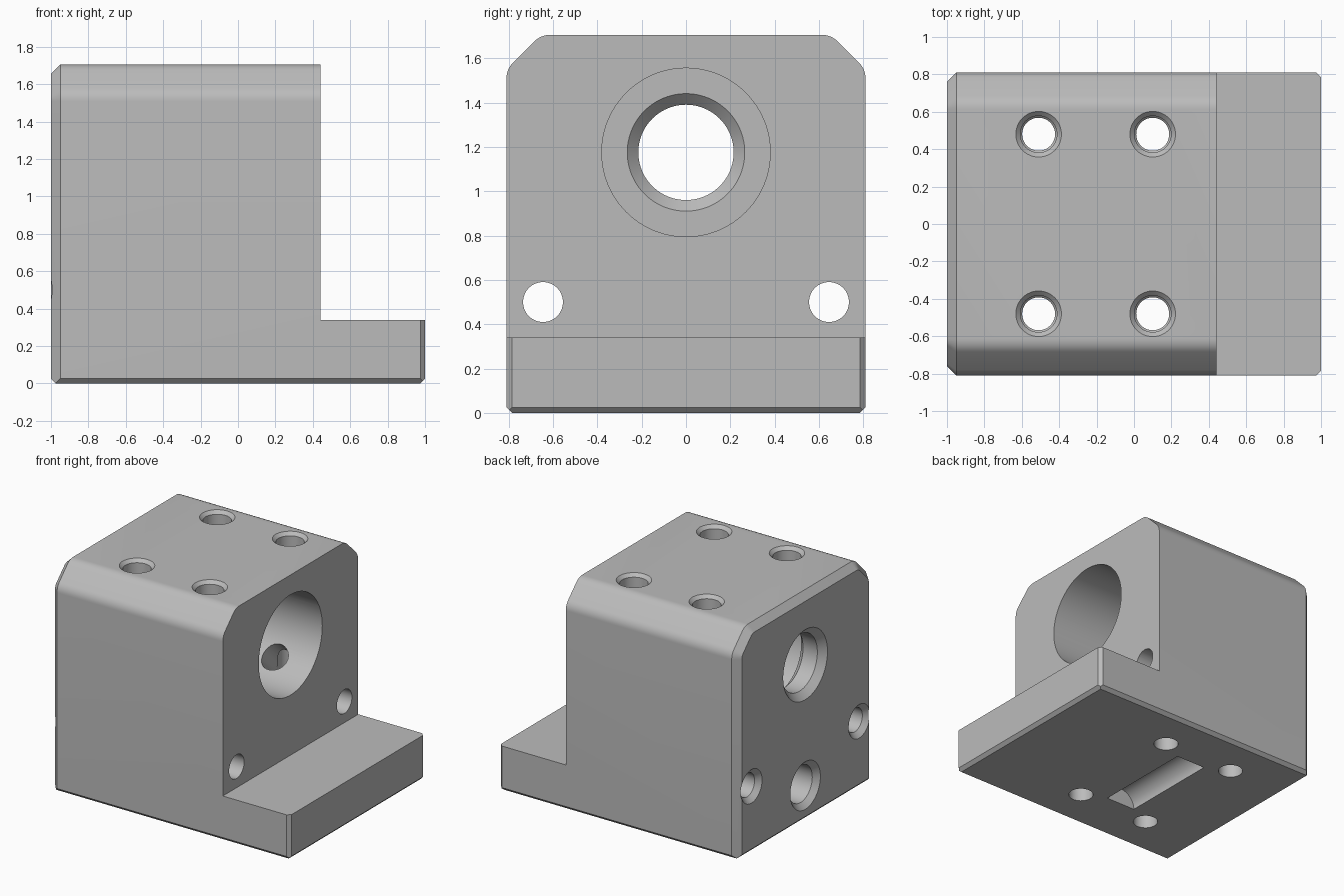
import bpy, bmesh, math
from mathutils import Vector

cube = bpy.data.objects.get("Cube")
if cube:
    bpy.data.objects.remove(cube, do_unlink=True)

grey = bpy.data.materials.new("machined_grey")
grey.use_nodes = True
colour = (0.5, 0.5, 0.5, 1)
grey.diffuse_color = colour
grey.node_tree.nodes["Principled BSDF"].inputs["Base Color"].default_value = colour

HALF, TOP, STEP_X, STEP_Z = 0.81, 1.705, 0.44, 0.34
BORE_Z = 1.175


def make_object(name, bm):
    bmesh.ops.recalc_face_normals(bm, faces=bm.faces)
    mesh = bpy.data.meshes.new(name)
    bm.to_mesh(mesh)
    bm.free()
    mesh.materials.append(grey)
    obj = bpy.data.objects.new(name, mesh)
    bpy.context.collection.objects.link(obj)
    return obj


def slice_off(bm, point, normal):
    """Trim a convex solid by a plane and close the cut."""
    geom = bm.verts[:] + bm.edges[:] + bm.faces[:]
    cut = bmesh.ops.bisect_plane(bm, geom=geom, dist=1e-5, plane_co=point,
                                 plane_no=normal, clear_outer=True)
    edges = [e for e in cut["geom_cut"] if isinstance(e, bmesh.types.BMEdge)]
    if edges:
        bmesh.ops.contextual_create(bm, geom=edges)


def turned(name, start, direction, profile, sides=64):
    """Solid of revolution from (distance, radius) pairs along an axis."""
    bm = bmesh.new()
    turn = Vector(direction).to_track_quat("Z", "Y")
    rings = []
    for dist, r in profile:
        ring = []
        for i in range(sides):
            a = math.tau * i / sides
            p = Vector((r * math.cos(a), r * math.sin(a), dist))
            ring.append(bm.verts.new(Vector(start) + turn @ p))
        rings.append(ring)
    for a, b in zip(rings, rings[1:]):
        for i in range(sides):
            j = (i + 1) % sides
            bm.faces.new((a[i], a[j], b[j], b[i]))
    bm.faces.new(rings[0])
    bm.faces.new(rings[-1])
    return make_object(name, bm)


def box(name, low, high):
    bm = bmesh.new()
    bmesh.ops.create_cube(bm, size=1)
    for v in bm.verts:
        v.co = [(l + h) / 2 + c * (h - l) for l, h, c in zip(low, high, v.co)]
    return make_object(name, bm)


# Cross-section with sloped, softly rounded top shoulders
fillet, bevel = 0.1, 0.155
shoulder = []
t = fillet * math.tan(math.pi / 8)
for cy, cz, a0 in ((HALF - fillet, TOP - bevel - t, 0),
                   (HALF - bevel - t, TOP - fillet, 45)):
    for k in range(7):
        a = math.radians(a0 + 7.5 * k)
        shoulder.append((cy + fillet * math.cos(a), cz + fillet * math.sin(a)))
outline = [(HALF, 0)] + shoulder
outline += [(-y, z) for y, z in reversed(outline)]

bm = bmesh.new()
ends = [[bm.verts.new((x, y, z)) for y, z in outline] for x in (-1, 1)]
for ring in ends:
    bm.faces.new(ring)
for i in range(len(outline)):
    j = (i + 1) % len(outline)
    bm.faces.new((ends[0][i], ends[0][j], ends[1][j], ends[1][i]))
bmesh.ops.recalc_face_normals(bm, faces=bm.faces)

# Wide chamfer around the rear end, following the outline
for (y0, z0), (y1, z1) in zip(outline, outline[1:]):
    n = Vector((0, z1 - z0, y0 - y1)).normalized()
    slice_off(bm, (-0.95, y0, z0), n + Vector((-1, 0, 0)))

# Fine chamfers on the underside and the foot corners
c = 0.025
for s in (-1, 1):
    slice_off(bm, (s, 0, c), (s, 0, -1))
    slice_off(bm, (0, s * HALF, c), (0, s, -1))
    slice_off(bm, (1, s * (HALF - c), 0), (1, s, 0))
block = make_object("mounting_block", bm)

# Cutters: step over the foot, main bore, screw holes and pockets
cutters = [
    box("step_cut", (STEP_X, -2, STEP_Z), (2, 2, 3)),
    turned("main_bore", (-1, 0, BORE_Z), (1, 0, 0),
           [(-0.01, 0.275), (0.05, 0.215), (0.17, 0.215), (0.22, 0.265),
            (0.22, 0.38), (1.6, 0.38)], 96),
    turned("rear_socket", (-1, 0, 0.26), (1, 0, 0),
           [(-0.01, 0.19), (0.04, 0.14), (0.5, 0.14)]),
    turned("underside_slot", (-0.205, -0.395, 0), (0, 1, 0),
           [(0, 0.125), (0.79, 0.125)]),
    turned("cross_hole", (0.13, 0.2, BORE_Z - 0.22), (0, 1, -1),
           [(0, 0.1), (0.36, 0.1)]),
]
for s in (-1, 1):
    cutters.append(turned("guide_hole", (-1, s * 0.645, 0.5), (1, 0, 0),
                          [(-0.01, 0.137), (0.037, 0.09), (1.6, 0.09)]))
    for x in (-0.51, 0.1):
        cutters.append(turned("screw_hole", (x, s * 0.48, TOP), (0, 0, -1),
                              [(-0.01, 0.132), (0.024, 0.098), (0.6, 0.098),
                               (0.61, 0.088), (1.8, 0.088)], 48))

bpy.ops.object.select_all(action="DESELECT")
bpy.context.view_layer.objects.active = block
block.select_set(True)
for cutter in cutters:
    cutter.hide_render = True
    mod = block.modifiers.new(cutter.name, "BOOLEAN")
    mod.operation = "DIFFERENCE"
    mod.solver = "EXACT"
    mod.object = cutter
    bpy.ops.object.modifier_apply(modifier=mod.name)
    bpy.data.objects.remove(cutter, do_unlink=True)

bpy.ops.object.shade_smooth_by_angle(angle=math.radians(25))
